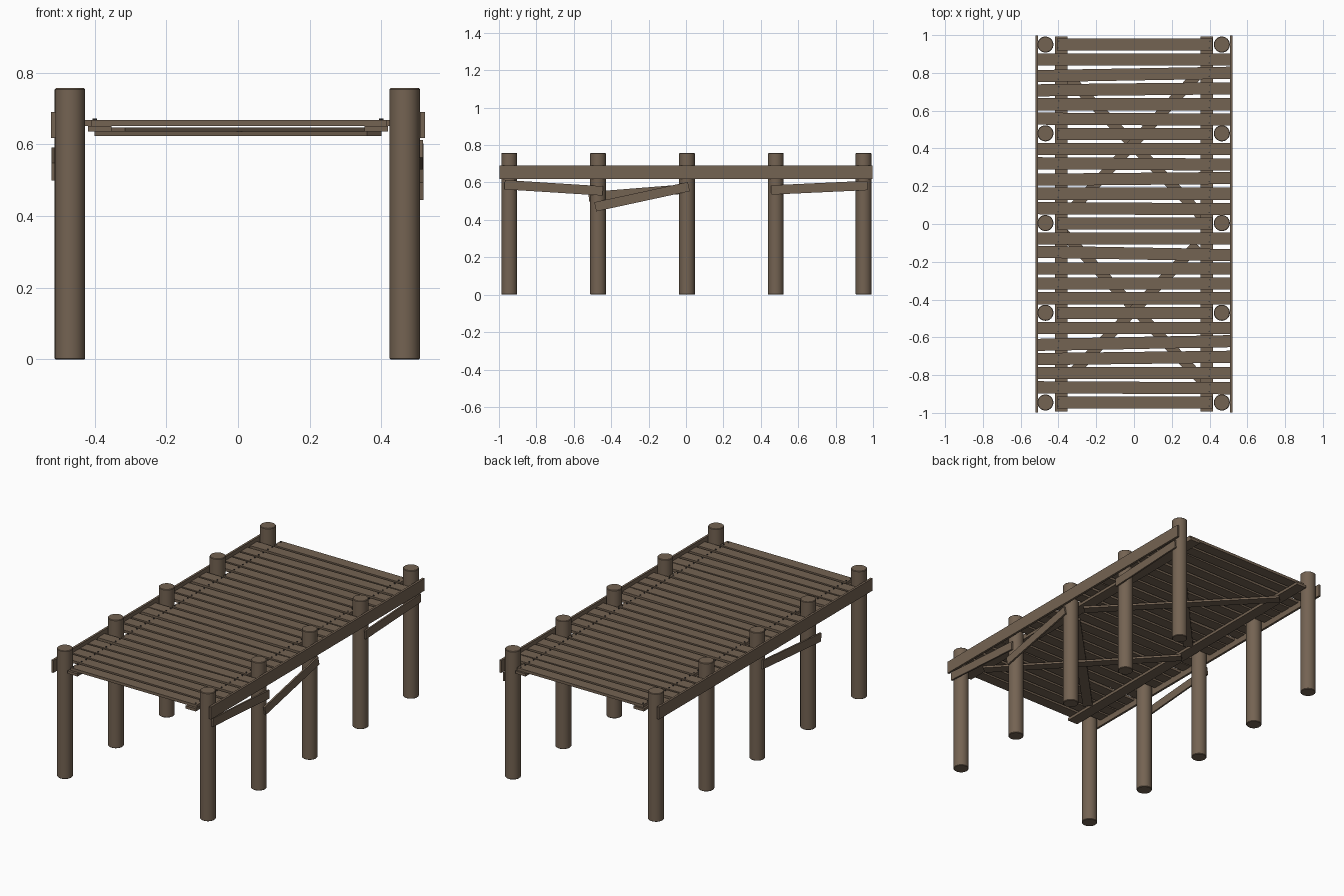
import bpy, math

if "Cube" in bpy.data.objects:
    bpy.data.objects.remove(bpy.data.objects["Cube"])

def mat(name, rgb):
    m = bpy.data.materials.new(name)
    m.diffuse_color = (*rgb, 1)
    m.use_nodes = True
    m.node_tree.nodes["Principled BSDF"].inputs["Base Color"].default_value = m.diffuse_color
    return m

WOOD = mat("weathered wood", (0.175, 0.125, 0.085))
NAIL = mat("dark iron", (0.05, 0.045, 0.04))

def box(name, loc, size, rot=(0, 0, 0)):
    bpy.ops.mesh.primitive_cube_add(size=1, location=loc, rotation=rot)
    o = bpy.context.object
    o.name = name
    o.scale = size
    o.data.materials.append(WOOD)
    return o

def cyl(name, loc, r, h, m, n):
    bpy.ops.mesh.primitive_cylinder_add(vertices=n, radius=r, depth=h, location=loc)
    o = bpy.context.object
    o.name = name
    o.data.materials.append(m)
    return o

# posts
for y in (-0.945, -0.47, 0.005, 0.48, 0.95):
    for x in (-0.469, 0.465):
        p = cyl("post", (x, y, 0.3785), 0.0425, 0.757, WOOD, 32)
        b = p.modifiers.new("soft_rim", 'BEVEL')
        b.width = 0.003
        b.limit_method = 'ANGLE'
        bpy.ops.object.shade_smooth_by_angle()

# long side rails and stringers under the deck
for s in (-1, 1):
    box("side_rail", (s * 0.515, 0, 0.654), (0.013, 1.995, 0.073))
    box("stringer", (s * 0.386, 0, 0.644), (0.066, 1.985, 0.016))

# deck planks: every sixth one is short to fit between posts
tilt = {2: 1.0, 3: 0.6, 5: -0.3, 8: -0.4, 9: 0.5, 11: -0.3, 14: -1.0, 20: 1.1, 21: 0.7, 23: -0.3}
verts_nails = []
for i in range(25):
    y = 0.95 - i * 0.079
    a = math.radians(tilt.get(i, 0))
    short = i % 6 == 0
    box("deck_plank", (0.004 if short else 0, y, 0.66),
        (0.825 if short else 1.018, 0.064, 0.016), (0, 0, a))
    # nail pairs
    for x in (-0.4, 0.4):
        for dy in (-0.018, 0.018):
            cyl("nail", (x + 0.1 * dy, y + dy + x * math.tan(a), 0.662), 0.004, 0.02, NAIL, 8)

# horizontal cross braces under the deck
def under_brace(x0, y0, x1, y1, z):
    L = math.hypot(x1 - x0, y1 - y0)
    box("under_brace", ((x0 + x1) / 2, (y0 + y1) / 2, z), (L, 0.055, 0.012),
        (0, 0, math.atan2(y1 - y0, x1 - x0)))

under_brace(-0.38, 0.81, 0.38, 0.02, 0.630)
under_brace(-0.335, 0.07, 0.335, 0.79, 0.642)
under_brace(-0.38, -0.04, 0.38, -0.85, 0.630)
under_brace(-0.335, -0.80, 0.335, -0.11, 0.642)

# side braces nailed to the posts
def side_brace(x, y0, z0, y1, z1):
    L = math.hypot(y1 - y0, z1 - z0)
    box("side_brace", (x, (y0 + y1) / 2, (z0 + z1) / 2), (0.010, L, 0.05),
        (math.atan2(z1 - z0, y1 - y0), 0, 0))

side_brace(0.512, -0.97, 0.588, -0.445, 0.555)
side_brace(0.513, -0.485, 0.47, 0.015, 0.578)
side_brace(0.512, 0.455, 0.56, 0.97, 0.584)
side_brace(-0.515, -0.52, 0.524, 0.02, 0.567)
